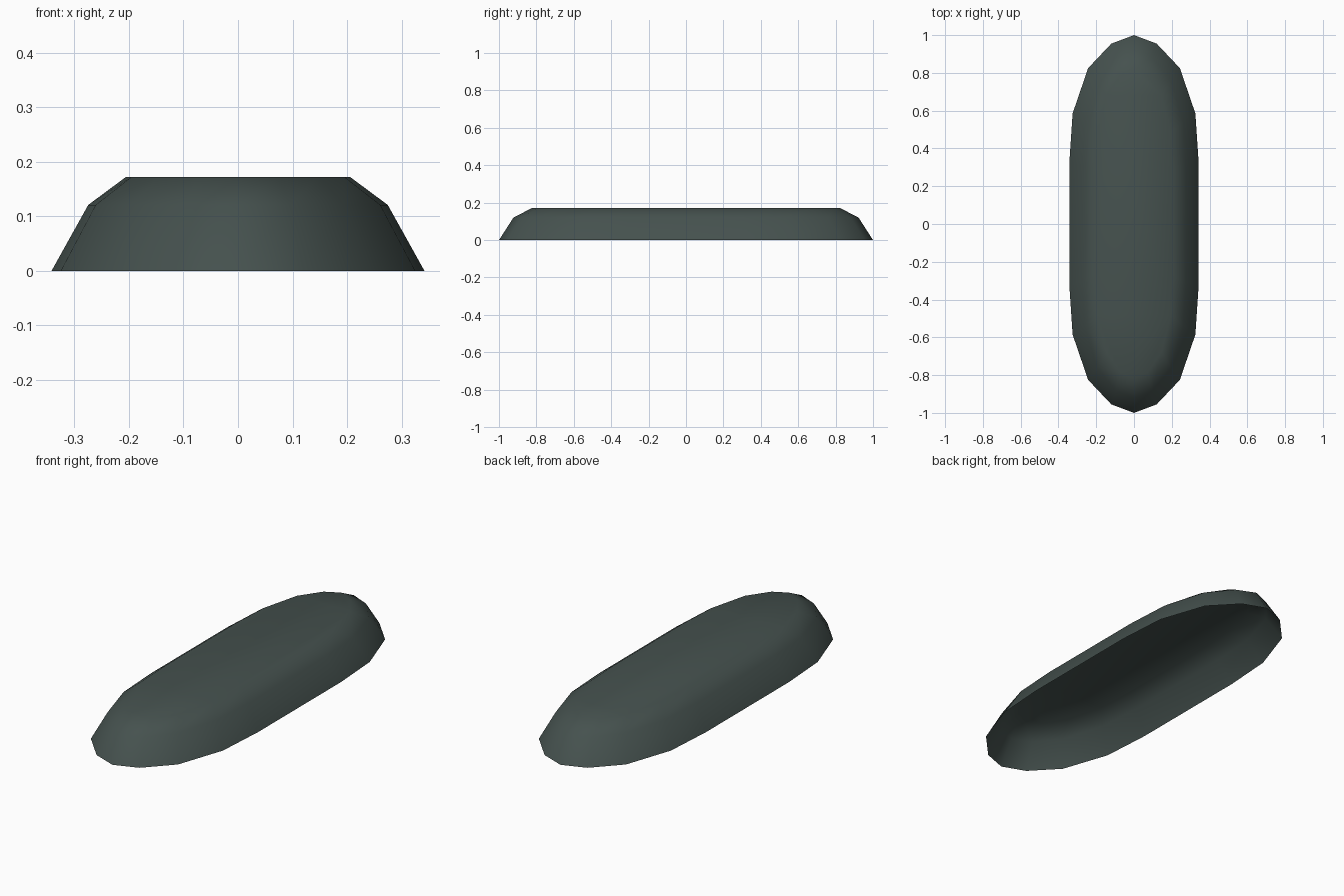
import bpy, bmesh

if "Cube" in bpy.data.objects:
    bpy.data.objects.remove(bpy.data.objects["Cube"])

# Quarter outline of the elongated base, mirrored into a full loop
quarter = [(0.342, 0.33), (0.325, 0.585), (0.243, 0.825), (0.12, 0.955)]
right = [(x, -y) for x, y in reversed(quarter)] + quarter
outline = [(0, -1)] + right + [(0, 1)] + [(-x, y) for x, y in reversed(right)]

# Stacked rings: height, x scale, y scale
rings = [(0.0, 1.0, 1.0), (0.121, 0.803, 0.922), (0.172, 0.602, 0.822)]

bm = bmesh.new()
loops = [[bm.verts.new((x * sx, y * sy, z)) for x, y in outline]
         for z, sx, sy in rings]
n = len(outline)

# Sloping walls, open underneath
for low, high in zip(loops, loops[1:]):
    for i in range(n):
        j = (i + 1) % n
        bm.faces.new((low[i], low[j], high[j], high[i]))

# Flat top
bm.faces.new(loops[-1])
for f in bm.faces:
    f.smooth = True

mesh = bpy.data.meshes.new("hollow_shell")
bm.to_mesh(mesh)
bm.free()
shell = bpy.data.objects.new("hollow_shell", mesh)
bpy.context.collection.objects.link(shell)

mat = bpy.data.materials.new("dark_green_grey")
mat.diffuse_color = (0.06, 0.083, 0.077, 1)
mat.use_nodes = True
mat.node_tree.nodes["Principled BSDF"].inputs["Base Color"].default_value = mat.diffuse_color
mesh.materials.append(mat)
